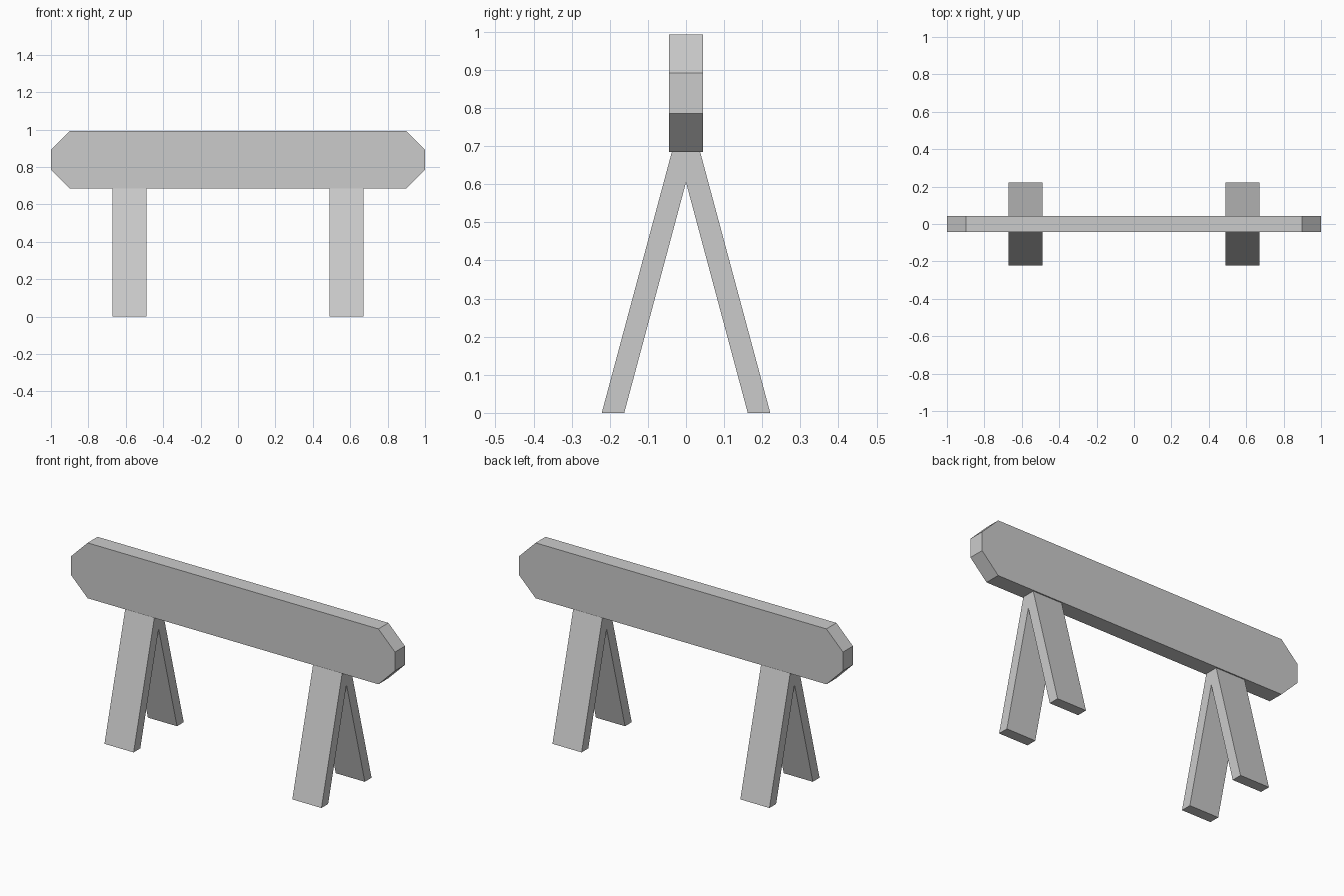
import bpy

cube = bpy.data.objects.get("Cube")
if cube:
    bpy.data.objects.remove(cube, do_unlink=True)

grey = bpy.data.materials.new("plain_grey")
grey.use_nodes = True
GREY = (0.6, 0.6, 0.6, 1)
grey.diffuse_color = GREY
grey.node_tree.nodes["Principled BSDF"].inputs["Base Color"].default_value = GREY


def prism(name, start, end):
    """Closed solid spanning two matching outlines."""
    n = len(start)
    faces = [list(range(n))[::-1], list(range(n, 2 * n))]
    faces += [[i, (i + 1) % n, n + (i + 1) % n, n + i] for i in range(n)]
    mesh = bpy.data.meshes.new(name)
    mesh.from_pydata(start + end, [], faces)
    mesh.materials.append(grey)
    obj = bpy.data.objects.new(name, mesh)
    bpy.context.collection.objects.link(obj)
    return obj


# Beam: long plank with clipped corners
HALF_Y, BOTTOM, TOP, CLIP = 0.044, 0.684, 0.993, 0.102
outline = [(-1 + CLIP, BOTTOM), (1 - CLIP, BOTTOM), (1, BOTTOM + CLIP), (1, TOP - CLIP),
           (1 - CLIP, TOP), (-1 + CLIP, TOP), (-1, TOP - CLIP), (-1, BOTTOM + CLIP)]
prism("beam",
      [(x, HALF_Y, z) for x, z in outline],
      [(x, -HALF_Y, z) for x, z in outline])

# Legs: two splayed pairs meeting under the beam
leg_outline = [(0.162, 0), (0.221, 0), (0.033, 0.70), (0, 0.70), (0, 0.605)]
for side, x in (("left", 0.58), ("right", -0.58)):
    for place, s in (("front", -1), ("back", 1)):
        points = leg_outline if s > 0 else leg_outline[::-1]
        prism(f"{place}_{side}_leg",
              [(x - 0.09, s * y, z) for y, z in points],
              [(x + 0.09, s * y, z) for y, z in points])
